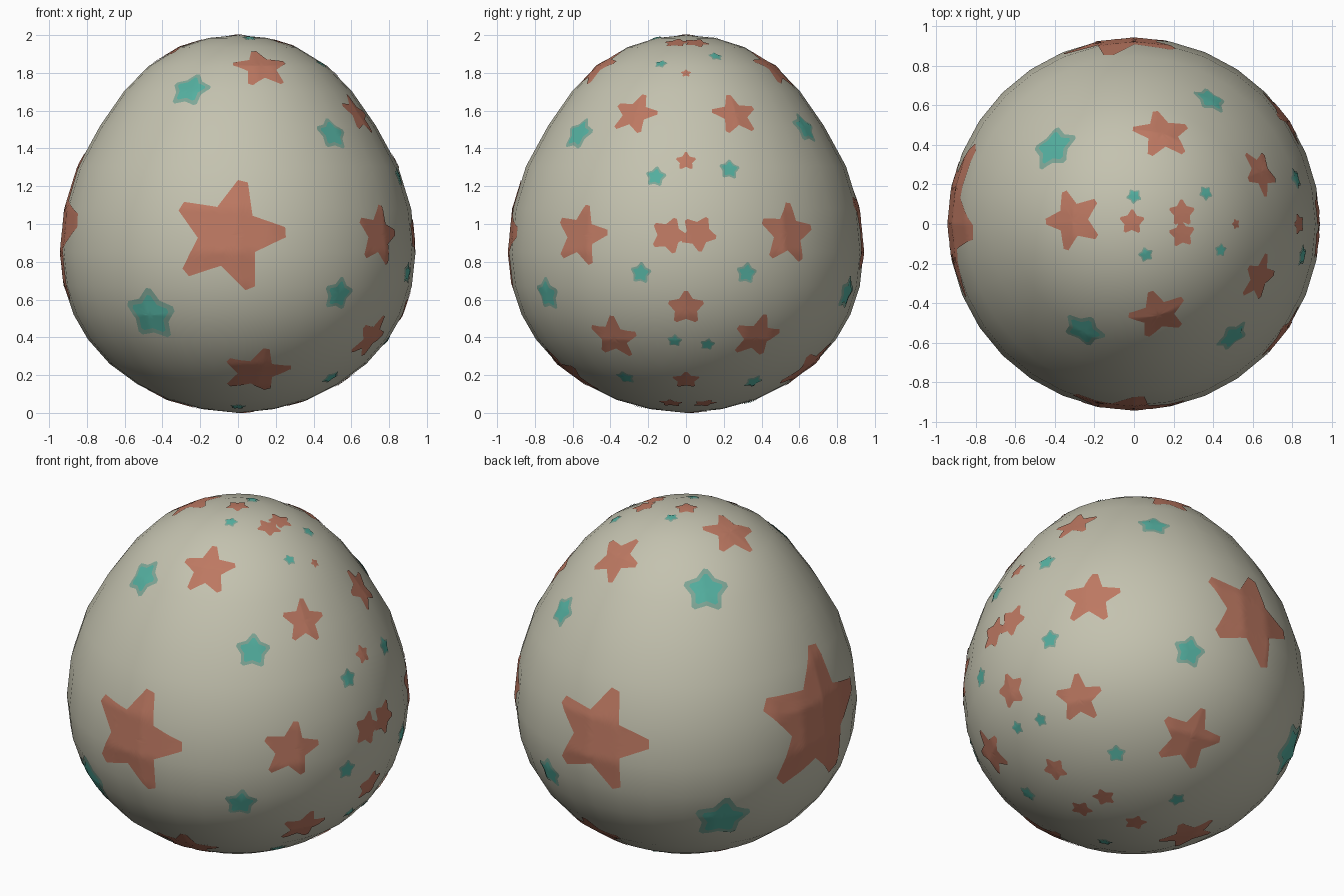
import bpy, bmesh, math
from mathutils import Vector
from mathutils.bvhtree import BVHTree


def material(name, rgb):
    m = bpy.data.materials.new(name)
    m.diffuse_color = (*rgb, 1)
    return m


SHELL = material("warm grey", (0.55, 0.54, 0.43))
RED = material("terracotta", (0.51, 0.19, 0.122))
TEAL = material("teal", (0.089, 0.434, 0.352))
HALO = material("pale teal", (0.216, 0.392, 0.314))


def add_object(name, bm, mat):
    for f in bm.faces:
        f.smooth = True
    me = bpy.data.meshes.new(name)
    bm.to_mesh(me)
    me.materials.append(mat)
    ob = bpy.data.objects.new(name, me)
    bpy.context.collection.objects.link(ob)
    return ob


# egg shell: revolved profile of (radius, height)
PROFILE = [(0.19, 0.02), (0.37, 0.07), (0.53, 0.15), (0.68, 0.26), (0.795, 0.39),
           (0.87, 0.52), (0.92, 0.67), (0.94, 0.85), (0.917, 1.08), (0.847, 1.306),
           (0.73, 1.52), (0.605, 1.70), (0.475, 1.835), (0.31, 1.936), (0.155, 1.985)]
SIDES = 32
egg = bmesh.new()
rings = [[egg.verts.new((r * math.cos(a), r * math.sin(a), z))
          for a in (2 * math.pi * i / SIDES for i in range(SIDES))] for r, z in PROFILE]
bottom, top = egg.verts.new((0, 0, 0)), egg.verts.new((0, 0, 2))
for i in range(SIDES):
    j = (i + 1) % SIDES
    egg.faces.new((bottom, rings[0][j], rings[0][i]))
    egg.faces.new((top, rings[-1][i], rings[-1][j]))
    for lo, hi in zip(rings, rings[1:]):
        egg.faces.new((lo[i], lo[j], hi[j], hi[i]))
egg.normal_update()
tree = BVHTree.FromBMesh(egg)
add_object("egg_shell", egg, SHELL)
CENTRE = Vector((0, 0, 0.85))


def add_star(bm, pos, radius, turn, inner, lift):
    """Thin five-pointed patch laid on the shell at the point nearest pos."""
    ray = (Vector(pos) - CENTRE).normalized()
    c = tree.ray_cast(CENTRE, ray)[0] or Vector(pos)
    n = Vector((c.x / 0.88, c.y / 0.88, (c.z - 0.85) / (1.32 if c.z > 0.85 else 0.72))).normalized()
    right = Vector((0, 0, 1)).cross(n)
    right = right.normalized() if right.length > 0.01 else Vector((1, 0, 0))
    up = n.cross(right)

    def drop(u, v):
        p = c + right * u + up * v
        hit = tree.ray_cast(p + n * 0.4, -n)
        q = hit[0] or tree.find_nearest(p)[0]
        return bm.verts.new(q + n * lift)

    # outline with slightly blunted tips
    corners = []
    for k in range(5):
        a = math.radians(turn + 72 * k)
        for da, r in ((-0.09, 0.97), (0.09, 0.97), (math.pi / 5, inner)):
            corners.append((radius * r * math.cos(a + da), radius * r * math.sin(a + da)))
    outline = []
    steps = 4 if radius > 0.1 else 2
    for p, q in zip(corners, corners[1:] + corners[:1]):
        for s in range(steps):
            t = s / steps
            outline.append((p[0] + (q[0] - p[0]) * t, p[1] + (q[1] - p[1]) * t))
    count = max(2, round(radius / 0.03))
    hub = drop(0, 0)
    prev = None
    for k in range(1, count + 1):
        ring = [drop(u * k / count, v * k / count) for u, v in outline]
        for i in range(len(ring)):
            j = (i + 1) % len(ring)
            if prev:
                bm.faces.new((prev[i], ring[i], ring[j], prev[j]))
            else:
                bm.faces.new((hub, ring[i], ring[j]))
        prev = ring


# terracotta stars: x, y, z, radius, turn
BIG = [(-0.05, -0.94, 0.94, 0.31, 76), (-0.06, 0.94, 0.97, 0.31, 76),
       (-0.94, 0.04, 0.98, 0.42, 79), (0.75, -0.56, 0.94, 0.17, 78),
       (0.76, 0.54, 0.95, 0.17, 84), (0.12, -0.45, 1.81, 0.155, 93),
       (0.14, 0.45, 1.81, 0.155, 80), (0.63, -0.27, 1.58, 0.13, 78),
       (0.64, 0.26, 1.58, 0.13, 95), (0.70, -0.38, 0.40, 0.14, 80),
       (0.70, 0.37, 0.41, 0.14, 84), (0.10, -0.62, 0.21, 0.19, 80),
       (0.14, 0.64, 0.24, 0.19, 84), (-0.31, 0.02, 1.93, 0.16, 60),
       (-0.33, 0.07, 0.06, 0.17, 80)]
# small terracotta marks along the right-hand meridian
SMALL = [(0.93, -0.09, 0.94, 0.10, 70), (0.93, 0.065, 0.95, 0.10, 60),
         (0.87, 0, 0.56, 0.10, 90), (0.57, 0, 0.17, 0.075, 90),
         (0.30, 0.10, 0.05, 0.065, 80), (0.31, -0.08, 0.05, 0.065, 80),
         (0.04, 0.06, 0.0, 0.065, 80), (-0.01, 0.01, 2.0, 0.065, 80),
         (0.24, 0.055, 1.95, 0.07, 60), (0.24, -0.05, 1.95, 0.07, 90),
         (0.83, 0, 1.33, 0.055, 90), (0.51, 0, 1.79, 0.028, 90)]
bm = bmesh.new()
for x, y, z, r, turn in BIG:
    add_star(bm, (x, y, z), r, turn, 0.53, 0.004)
for x, y, z, r, turn in SMALL:
    add_star(bm, (x, y, z), r, turn, 0.62, 0.004)
add_object("terracotta_stars", bm, RED)

# teal stars with a pale rim: x, y, z, radius
TEALS = [(-0.46, -0.73, 0.52, 0.155), (-0.64, 0.57, 0.50, 0.165),
         (-0.25, -0.53, 1.70, 0.115), (-0.40, 0.38, 1.74, 0.13),
         (0.50, -0.57, 1.48, 0.10), (0.38, 0.62, 1.50, 0.095),
         (0.53, -0.73, 0.63, 0.095), (0.31, 0.83, 0.64, 0.095),
         (0.85, -0.16, 1.25, 0.058), (0.82, 0.23, 1.29, 0.058),
         (0.90, -0.24, 0.74, 0.06), (0.87, 0.32, 0.74, 0.06),
         (0.79, -0.06, 0.38, 0.042), (0.77, 0.115, 0.36, 0.042),
         (0.49, -0.32, 0.19, 0.055), (0.43, 0.36, 0.16, 0.055),
         (0.43, -0.13, 1.83, 0.036), (0.36, 0.155, 1.88, 0.04),
         (0.06, -0.155, 1.985, 0.04), (0.0, 0.14, 1.985, 0.04),
         (0.0, -0.25, 0.035, 0.045), (-0.03, 0.33, 0.06, 0.05)]
rim, core = bmesh.new(), bmesh.new()
for x, y, z, r in TEALS:
    add_star(rim, (x, y, z), r, 84, 0.68, 0.003)
    add_star(core, (x, y, z), r * 0.75, 84, 0.66, 0.006)
add_object("teal_star_rims", rim, HALO)
add_object("teal_star_cores", core, TEAL)
